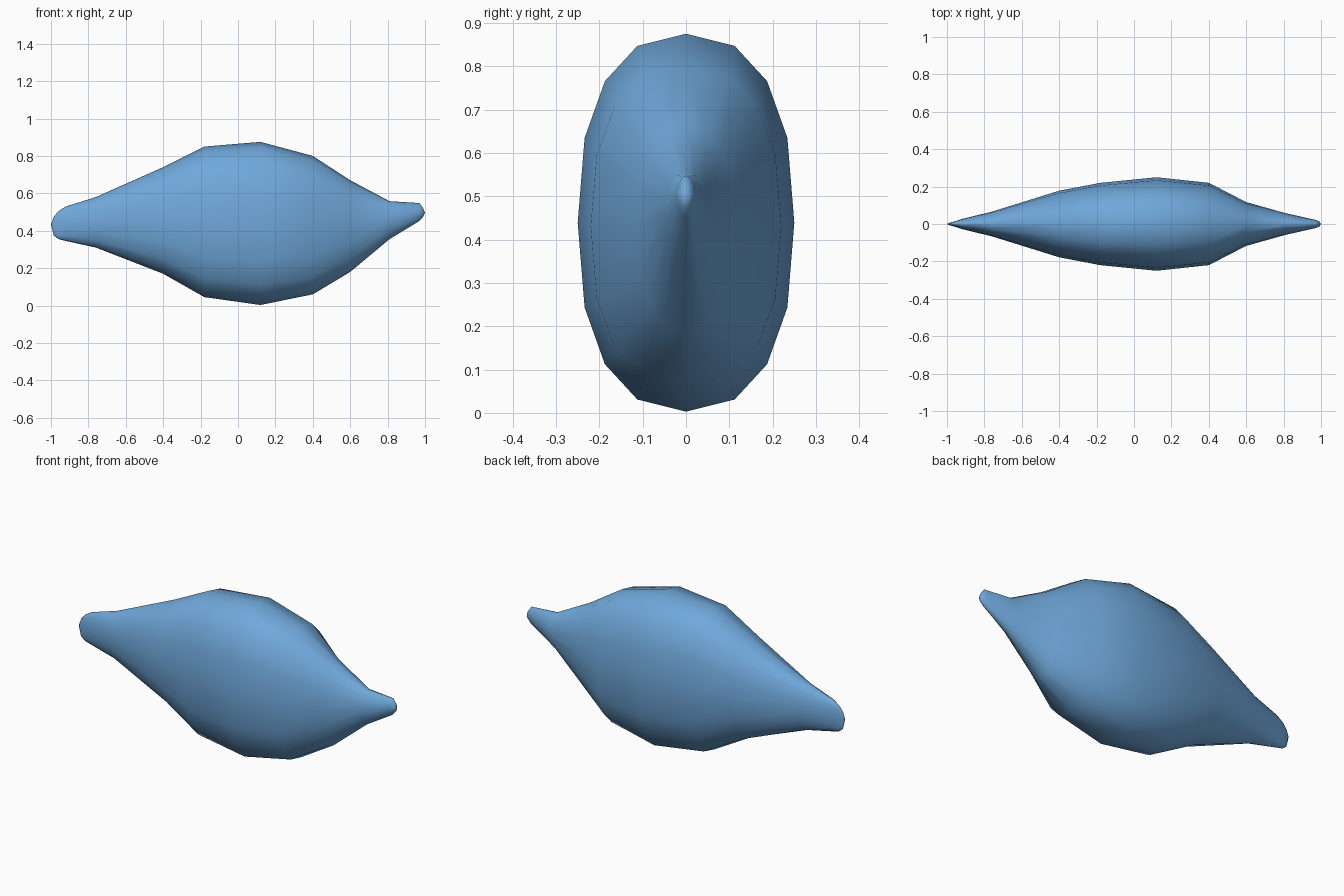
import bpy, bmesh
from math import pi, sin, cos, copysign, radians

cube = bpy.data.objects.get("Cube")
if cube:
    bpy.data.objects.remove(cube)

blue = bpy.data.materials.new("soft blue")
blue.use_nodes = True
color = (0.16, 0.39, 0.70, 1)
blue.diffuse_color = color
blue.node_tree.nodes["Principled BSDF"].inputs["Base Color"].default_value = color

SIDES = 16

# Stations along the body: x, bottom z, top z, half width, section power
stations = [
    (-0.985, 0.375, 0.475, 0.007, 2.0),
    (-0.96, 0.355, 0.505, 0.014, 2.0),
    (-0.92, 0.345, 0.53, 0.027, 2.0),
    (-0.76, 0.31, 0.58, 0.066, 2.0),
    (-0.40, 0.17, 0.74, 0.178, 2.2),
    (-0.18, 0.045, 0.85, 0.22, 2.4),
    (0.12, 0.003, 0.875, 0.25, 2.4),
    (0.40, 0.06, 0.80, 0.22, 2.4),
    (0.60, 0.18, 0.67, 0.117, 2.1),
    (0.81, 0.355, 0.558, 0.058, 1.8),
    (0.97, 0.452, 0.548, 0.022, 1.8),
    (0.99, 0.475, 0.52, 0.014, 1.8),
]


def rounded(value, power):
    return copysign(abs(value) ** (2 / power), value) if abs(value) > 1e-6 else 0


def section(bm, x, low, high, width, power):
    ring = []
    for i in range(SIDES):
        a = 2 * pi * i / SIDES
        ring.append(bm.verts.new((x, width * rounded(sin(a), power),
                                  (low + high) / 2 + (high - low) / 2 * rounded(cos(a), power))))
    return ring


# Body lofted through the sections, with a closing point at each end
bm = bmesh.new()
rings = [section(bm, *s) for s in stations]
for a, b in zip(rings, rings[1:]):
    for i in range(SIDES):
        j = (i + 1) % SIDES
        bm.faces.new((a[i], a[j], b[j], b[i]))
for ring, tip in ((rings[0], (-1, 0, 0.435)), (rings[-1], (1, 0, 0.497))):
    end = bm.verts.new(tip)
    for i in range(SIDES):
        bm.faces.new((ring[i], ring[(i + 1) % SIDES], end))
bmesh.ops.recalc_face_normals(bm, faces=bm.faces)

mesh = bpy.data.meshes.new("body")
bm.to_mesh(mesh)
bm.free()
mesh.materials.append(blue)
body = bpy.data.objects.new("body", mesh)
bpy.context.collection.objects.link(body)

# Smooth skin
bpy.ops.object.select_all(action="DESELECT")
body.select_set(True)
bpy.context.view_layer.objects.active = body
bpy.ops.object.shade_smooth_by_angle(angle=radians(80))
